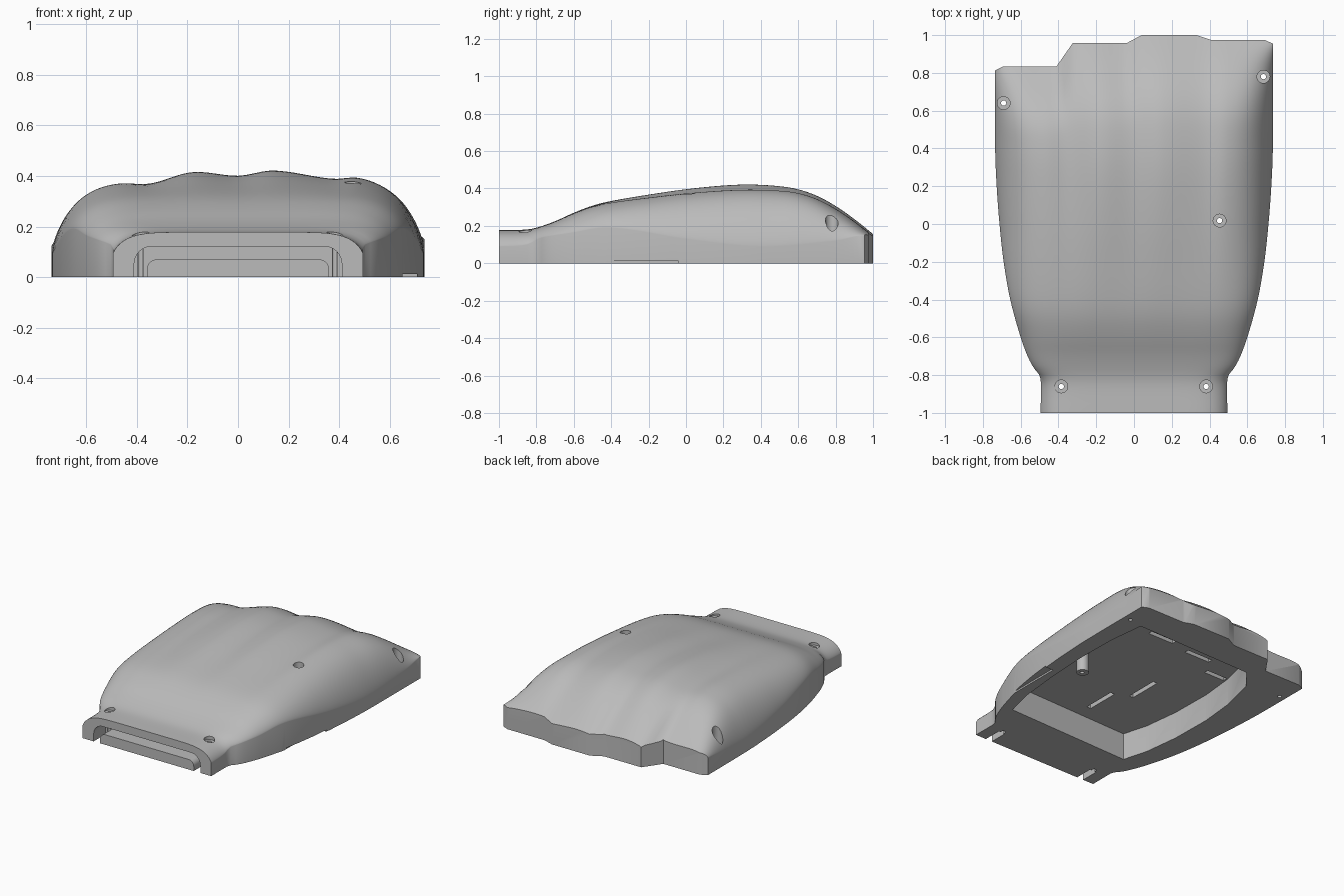
import bpy, bmesh, math

old = bpy.data.objects.get("Cube")
if old:
    bpy.data.objects.remove(old, do_unlink=True)

grey = bpy.data.materials.new("plain grey")
grey.use_nodes = True
grey.diffuse_color = (0.5, 0.5, 0.5, 1)
grey.node_tree.nodes["Principled BSDF"].inputs["Base Color"].default_value = (0.5, 0.5, 0.5, 1)


def spline(points, t):
    """Smooth curve value through (t, value) points."""
    n = len(points)
    t = min(max(t, points[0][0]), points[-1][0])
    i = max(k for k in range(n - 1) if points[k][0] <= t)

    def slope(k):
        a, b = points[max(k - 1, 0)], points[min(k + 1, n - 1)]
        return (b[1] - a[1]) / (b[0] - a[0])

    (t0, v0), (t1, v1) = points[i], points[i + 1]
    d = t1 - t0
    s = (t - t0) / d
    return ((2 * s**3 - 3 * s**2 + 1) * v0 + (s**3 - 2 * s**2 + s) * d * slope(i)
            + (3 * s**2 - 2 * s**3) * v1 + (s**3 - s**2) * d * slope(i + 1))


def smoothstep(a, b, t):
    t = min(max((t - a) / (b - a), 0), 1)
    return t * t * (3 - 2 * t)


def finish(name, bm):
    bmesh.ops.recalc_face_normals(bm, faces=bm.faces)
    mesh = bpy.data.meshes.new(name)
    bm.to_mesh(mesh)
    bm.free()
    mesh.materials.append(grey)
    obj = bpy.data.objects.new(name, mesh)
    bpy.context.collection.objects.link(obj)
    return obj


def loft(name, rings):
    """Closed solid through rings that have equal point counts."""
    bm = bmesh.new()
    rows = [[bm.verts.new(p) for p in ring] for ring in rings]
    n = len(rows[0])
    for a, b in zip(rows, rows[1:]):
        for i in range(n):
            j = (i + 1) % n
            bm.faces.new((a[i], a[j], b[j], b[i]))
    bm.faces.new(rows[0])
    bm.faces.new(rows[-1])
    return finish(name, bm)


def block(name, x0, x1, y0, y1, z0, z1):
    ring = [(x0, y0), (x1, y0), (x1, y1), (x0, y1)]
    return loft(name, [[(x, y, z) for x, y in ring] for z in (z0, z1)])


def rod(name, x, y, r, z0, z1, sides=24):
    ring = [(x + r * math.cos(i * math.tau / sides), y + r * math.sin(i * math.tau / sides))
            for i in range(sides)]
    return loft(name, [[(u, v, z) for u, v in ring] for z in (z0, z1)])


def combine(target, tool, operation):
    """Apply a boolean and discard the tool."""
    mod = target.modifiers.new(operation.lower(), "BOOLEAN")
    mod.operation = operation
    mod.solver = "EXACT"
    mod.object = tool
    tool.hide_render = True
    bpy.ops.object.select_all(action="DESELECT")
    bpy.context.view_layer.objects.active = target
    target.select_set(True)
    bpy.ops.object.modifier_apply(modifier=mod.name)
    bpy.data.objects.remove(tool, do_unlink=True)


# Shell: height, half width, side wall and squareness along y
HEIGHT = [(-1, .178), (-.86, .18), (-.8, .19), (-.7, .225), (-.6, .27), (-.5, .308), (-.4, .333),
          (-.2, .367), (0, .396), (.2, .416), (.35, .421), (.5, .412), (.6, .395), (.7, .36),
          (.8, .305), (.9, .235), (1.03, .13)]
WIDTH = [(-1, .494), (-.82, .494), (-.8, .5), (-.76, .532), (-.7, .563), (-.6, .6), (-.4, .655),
         (-.2, .69), (0, .712), (.2, .727), (.4, .735), (1.03, .737)]
WALL = [(-1, .09), (-.85, .1), (-.78, .135), (-.6, .165), (-.45, .19), (-.3, .18), (0, .13),
        (.4, .09), (.8, .12), (.95, .15), (1.03, .13)]
POWER = [(-1, 8), (-.8, 8), (-.3, 6.3), (.4, 6.3), (.8, 9), (1.03, 9)]
# Knuckle relief and finger setback across x
RELIEF = [(-.74, .95), (-.47, .91), (-.35, .88), (-.18, .985), (0, .95), (.14, 1), (.37, .93),
          (.48, .97), (.74, .96)]
SETBACK = [(-.74, .13), (-.42, .13), (-.32, .035), (-.04, .035), (.04, 0), (.74, .01)]


def section(y, count=72):
    w, power = spline(WIDTH, y), spline(POWER, y)
    ridge, back = smoothstep(-.7, .4, y), smoothstep(.2, .8, y)
    ring = [(-w, y, 0)]
    for i in range(count + 1):
        t = math.sin((2 * i / count - 1) * math.pi / 2)
        h = spline(HEIGHT, y + back * spline(SETBACK, t * w))
        h *= 1 + ridge * (spline(RELIEF, t * w) - 1)
        wall = min(spline(WALL, y), .85 * h)
        dome = max(1 - abs(t) ** power, 0) ** (1 / 1.35)
        ring.append((t * w, y, wall + (h - wall) * dome))
    return ring + [(w, y, 0)]


ROWS = 80
shell = loft("hand_guard_shell", [section(-1 + 2.03 * i / ROWS) for i in range(ROWS + 1)])

# Stepped knuckle edge at the back
BACK = [(.9, .81), (.735, .955), (.69, .975), (.405, .975), (.33, 1), (.04, 1), (-.04, .957),
        (-.325, .957), (-.41, .835), (-.69, .835), (-.74, .81), (-.9, .7)]
outline = [(-.9, -1.2), (.9, -1.2)] + BACK
combine(shell, loft("back_trim", [[(x, y, z) for x, y in outline] for z in (-.2, .8)]), "INTERSECT")

# Underside pocket that follows the outline
ROOF = .19
SIDE_R = [(-.33, .74), (-.44, .6), (-.5, .35), (-.525, .1), (-.52, -.2), (-.49, -.45), (-.44, -.63)]
SIDE_L = [(.52, -.6), (.57, -.4), (.6, -.1), (.615, .2), (.61, .5), (.58, .76)]
pocket = SIDE_R + SIDE_L
combine(shell, loft("pocket", [[(x, y, z) for x, y in pocket] for z in (-.1, ROOF)]), "DIFFERENCE")

# Strap slots in the pocket roof, then the shallow side relief
for x, y, sx, sy in [(.17, .485, .1, .016), (-.165, .45, .1, .016), (-.41, .33, .08, .016),
                     (-.05, -.395, .016, .12), (-.17, -.11, .016, .12)]:
    combine(shell, block("slot", x - sx, x + sx, y - sy, y + sy, .02, ROOF + .05), "DIFFERENCE")
combine(shell, block("side_relief", .65, .9, -.46, -.04, -.1, .012), "DIFFERENCE")


# Arched groove in the wrist end
def arch(half, top, radius):
    pts = [(-half, -.1)]
    for cx, start in ((-half + radius, math.pi), (half - radius, math.pi / 2)):
        for i in range(9):
            a = start - i * math.pi / 16
            pts.append((cx + radius * math.cos(a), top - radius + radius * math.sin(a)))
    return pts + [(half, -.1)]


groove = arch(.41, .122, .07) + arch(.36, .07, .04)[::-1]
combine(shell, loft("wrist_groove", [[(x, y, z) for x, z in groove] for y in (-1.1, -.87)]),
        "DIFFERENCE")

# Screw post, then countersunk screw holes
combine(shell, rod("screw_post", .45, .02, .04, .03, .3), "UNION")
for x, y, seat in [(-.69, .64, .1), (.685, .78, .1), (.453, .018, .33),
                   (-.385, -.86, .155), (.382, -.86, .155)]:
    combine(shell, rod("screw_bore", x, y, .014, -.1, .6, 16), "DIFFERENCE")
    combine(shell, rod("screw_seat", x, y, .034, seat, .6), "DIFFERENCE")

bpy.ops.object.shade_smooth_by_angle(angle=math.radians(32))
